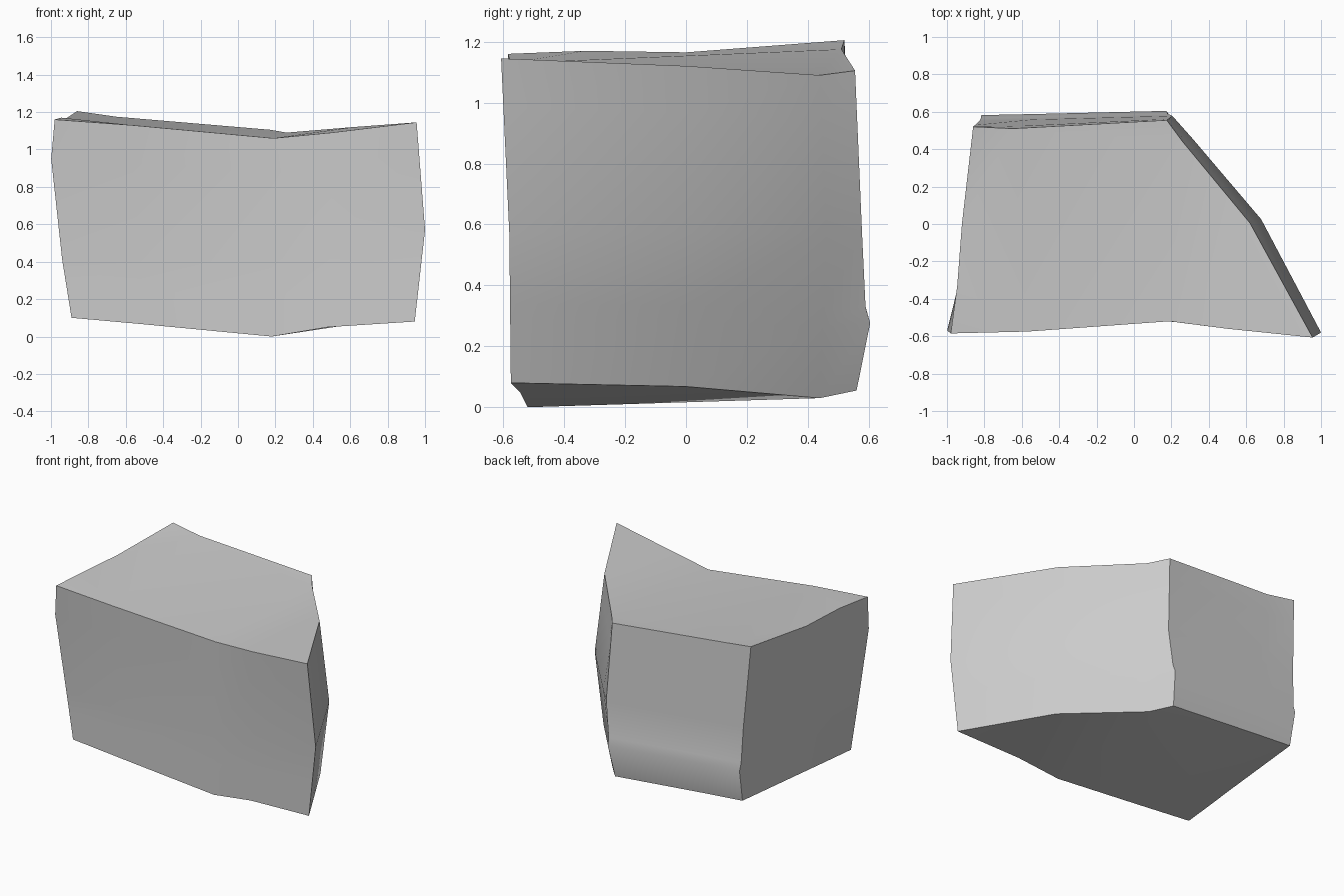
import bpy
import bmesh
from mathutils import Vector

default_cube = bpy.data.objects.get("Cube")
if default_cube:
    bpy.data.objects.remove(default_cube, do_unlink=True)

# One plain stone colour
stone = bpy.data.materials.new("stone_grey")
stone.use_nodes = True
stone_colour = (.6, .6, .6, 1)
stone.diffuse_color = stone_colour
stone.node_tree.nodes["Principled BSDF"].inputs["Base Color"].default_value = stone_colour

# Upright columns around the block: foot, waist, rim
columns = {
    "front_right_corner": ((-.89, -.53, .1), (-.94, -.53, .41), (-.98, -.585, 1.16)),
    "front_right": ((-.5, -.53, .065), (-.53, -.53, .4), (-.57, -.575, 1.13)),
    "front_middle": ((.18, -.52, 0), (.18, -.52, .4), (.19, -.52, 1.06)),
    "front_left": ((.48, -.545, .05), (.5, -.54, .5), (.5, -.56, 1.09)),
    "front_left_corner": ((.945, -.575, .08), (1, -.58, .57), (.955, -.607, 1.145)),
    "slant_middle": ((.63, 0, .068), (.68, .025, .57), (.62, .005, 1.12)),
    "slant_rear": ((.25, .44, .03), (.31, .46, .57), (.26, .44, 1.09)),
    "back_left_corner": ((.15, .56, .055), (.205, .578, .57), (.175, .555, 1.105)),
    "back_middle": ((-.55, .545, .115), (-.55, .558, .63), (-.65, .51, 1.175)),
    "back_right_corner": ((-.81, .54, .135), (-.825, .552, .65), (-.86, .52, 1.205)),
    "side_middle": ((-.85, -.08, .11), (-.9, -.05, .6), (-.92, 0, 1.165)),
    "side_front": ((-.87, -.3, .105), (-.92, -.3, .5), (-.945, -.33, 1.17)),
}


def column_points(name, foot, waist, rim):
    """Points of one column from the foot up, with the back ledge and shoulder."""
    foot, waist, rim = Vector(foot), Vector(waist), Vector(rim)
    ledge_lip = foot.lerp(waist, .43)
    ledge_inner = foot.lerp(waist, .53)
    shoulder = waist.lerp(rim, .72)
    if name.startswith("back"):
        ledge_lip.y += .037
        ledge_inner.y += .02
    if name == "front_right_corner":
        shoulder.x -= .03
    return [foot, ledge_lip, ledge_inner, waist, shoulder, rim]


# Loft the columns into walls and close both ends
bm = bmesh.new()
grid = [[bm.verts.new(point) for point in column_points(name, *keys)]
        for name, keys in columns.items()]
for index, column in enumerate(grid):
    following = grid[(index + 1) % len(grid)]
    for low in range(len(column) - 1):
        bm.faces.new((column[low], following[low], following[low + 1], column[low + 1]))
top_face = bm.faces.new([column[-1] for column in grid])
bottom_face = bm.faces.new([column[0] for column in reversed(grid)])
bmesh.ops.triangulate(bm, faces=[top_face, bottom_face], ngon_method="BEAUTY")
bmesh.ops.recalc_face_normals(bm, faces=bm.faces[:])

mesh = bpy.data.meshes.new("rock_block")
bm.to_mesh(mesh)
bm.free()
mesh.materials.append(stone)
rock = bpy.data.objects.new("rock_block", mesh)
bpy.context.collection.objects.link(rock)

# Soft faces with crisp corners
bpy.ops.object.select_all(action="DESELECT")
rock.select_set(True)
bpy.context.view_layer.objects.active = rock
bpy.ops.object.shade_smooth_by_angle(angle=.5)
